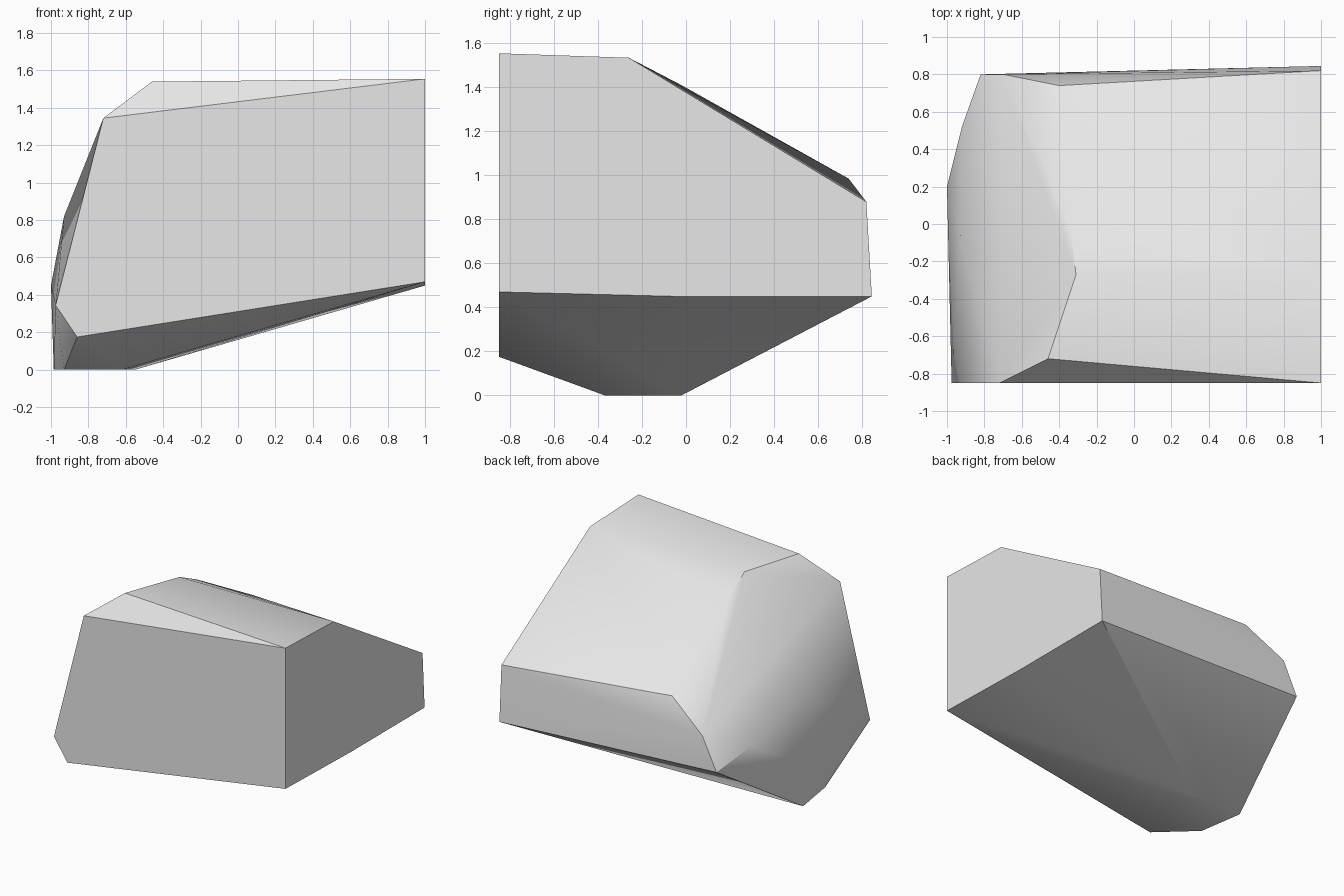
import bpy
import bmesh
import math

# Remove the default cube
default_cube = bpy.data.objects.get("Cube")
if default_cube:
    bpy.data.objects.remove(default_cube, do_unlink=True)


def flat_material(name, colour):
    """Create a plain single-colour material."""
    material = bpy.data.materials.new(name)
    material.use_nodes = True
    material.diffuse_color = colour
    for node in material.node_tree.nodes:
        if node.type == "BSDF_PRINCIPLED":
            node.inputs["Base Color"].default_value = colour
    return material


def hull_object(name, corners, material, sharp_angle):
    """Wrap corner points in a convex skin with sharp and soft edges."""
    bm = bmesh.new()
    for corner in corners:
        bm.verts.new(corner)
    result = bmesh.ops.convex_hull(bm, input=bm.verts[:])
    # Drop points that ended up inside the skin
    loose = [v for v in bm.verts if not v.link_faces]
    bmesh.ops.delete(bm, geom=loose, context="VERTS")
    bmesh.ops.dissolve_limit(bm, angle_limit=math.radians(0.5),
                             verts=bm.verts[:], edges=bm.edges[:])
    bmesh.ops.recalc_face_normals(bm, faces=bm.faces[:])
    # Smooth shading, keeping the steep edges crisp
    for face in bm.faces:
        face.smooth = True
    for edge in bm.edges:
        edge.smooth = edge.calc_face_angle(math.pi) < sharp_angle
    mesh = bpy.data.meshes.new(name)
    bm.to_mesh(mesh)
    bm.free()
    mesh.materials.append(material)
    obj = bpy.data.objects.new(name, mesh)
    bpy.context.collection.objects.link(obj)
    return obj


# Flat cut at the front, as x and z pairs
FRONT_Y = -0.85
front_cut = [(-0.72, 1.345), (1, 1.555), (1, 0.47), (-0.86, 0.175), (-0.975, 0.345)]

# Flat cut at the side, as y and z pairs
side_cut = [(-0.26, 1.535), (0.82, 0.88), (0.845, 0.45), (-0.05, 0.45)]

# Flat resting patch on the ground, as x and y pairs
ground_patch = [(-0.985, -0.02), (-0.93, -0.37), (-0.62, -0.37), (-0.55, -0.02)]

# Upper ridge and rounded outer flank
ridge = [(-0.46, -0.72, 1.54), (-0.31, -0.27, 1.532), (-0.34, -0.02, 1.41),
         (-0.4, 0.74, 0.985)]
flank = [(-0.7, 0.8, 0.78), (-0.82, 0.8, 0.53), (-0.92, 0.52, 0.65),
         (-0.93, -0.06, 0.82), (-1, 0.2, 0.45)]

corners = [(x, FRONT_Y, z) for x, z in front_cut]
corners += [(1, y, z) for y, z in side_cut]
corners += [(x, y, 0) for x, y in ground_patch]
corners += ridge + flank

stone_grey = flat_material("stone_grey", (0.8, 0.8, 0.8, 1))
hull_object("rock_chunk", corners, stone_grey, math.radians(30))
